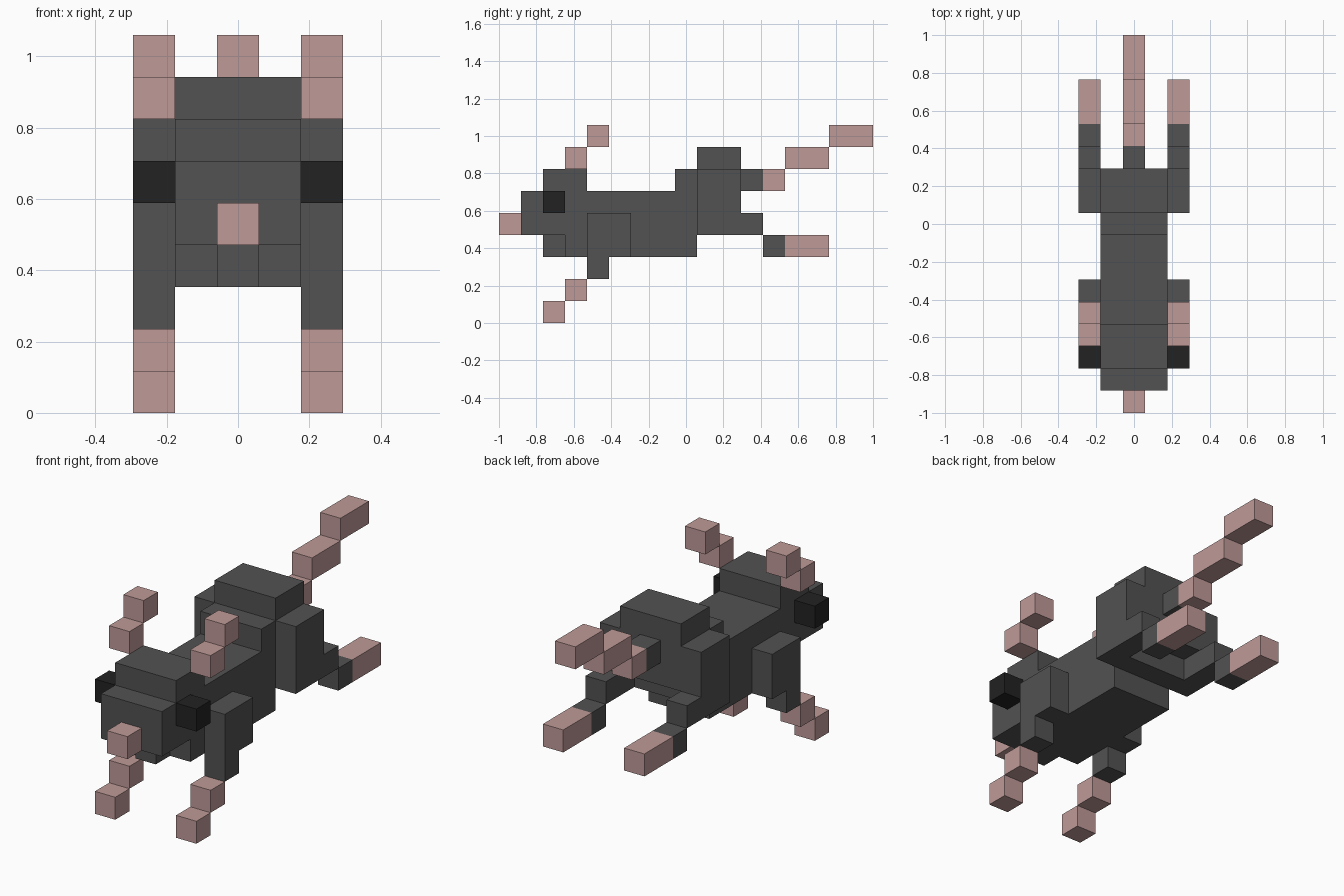
import bpy
import bmesh

cube = bpy.data.objects.get("Cube")
if cube:
    bpy.data.objects.remove(cube, do_unlink=True)

U = 2 / 17  # size of one block


def material(name, color):
    m = bpy.data.materials.new(name)
    m.use_nodes = True
    m.diffuse_color = (*color, 1)
    bsdf = next(n for n in m.node_tree.nodes if n.type == 'BSDF_PRINCIPLED')
    bsdf.inputs["Base Color"].default_value = (*color, 1)
    return m


FUR = material("grey_fur", (0.084, 0.084, 0.084))
SKIN = material("pink_skin", (0.52, 0.325, 0.315))
EYE = material("black_eye", (0.016, 0.016, 0.016))


def part(name, mat, *boxes):
    """Blocks given as (x0, x1, y0, y1, z0, z1) in block units, y from the nose."""
    bm = bmesh.new()
    for x0, x1, y0, y1, z0, z1 in boxes:
        for v in bmesh.ops.create_cube(bm, size=1)["verts"]:
            v.co = ((x1 if v.co.x > 0 else x0) * U,
                    (y1 if v.co.y > 0 else y0) * U - 1,
                    (z1 if v.co.z > 0 else z0) * U)
    bmesh.ops.recalc_face_normals(bm, faces=bm.faces)
    mesh = bpy.data.meshes.new(name)
    bm.to_mesh(mesh)
    bm.free()
    mesh.materials.append(mat)
    obj = bpy.data.objects.new(name, mesh)
    bpy.context.collection.objects.link(obj)


def mid(w, *yz):
    return (-w / 2, w / 2, *yz)


def pair(name, mat, *yz_boxes):
    """Outer columns of blocks on both sides."""
    part("left_" + name, mat, *[(1.5, 2.5, *b) for b in yz_boxes])
    part("right_" + name, mat, *[(-2.5, -1.5, *b) for b in yz_boxes])


# Head
part("nose", SKIN, mid(1, 0, 1, 4, 5))
part("head", FUR, mid(3, 1, 3, 4, 6), mid(3, 2, 4, 6, 7))
part("jaw", FUR, mid(1, 2, 3, 3, 4))
pair("eye", EYE, (2, 3, 5, 6))
pair("ear", SKIN, (3, 4, 7, 8), (4, 5, 8, 9))

# Body, with a notch under the rump
part("torso", FUR, mid(3, 3, 9, 3, 6), mid(3, 8, 9, 6, 7))
part("rump", FUR, mid(3, 9, 11, 5, 8), mid(3, 9, 10, 4, 5))

# Front legs
pair("shoulder", FUR, (4, 6, 3, 5), (4, 5, 2, 3))
pair("front_paw", SKIN, (3, 4, 1, 2), (2, 3, 0, 1))

# Hind legs
pair("haunch", FUR, (9, 11, 4, 7))
pair("hind_leg", FUR, (11, 12, 4, 5), (12, 13, 3, 4))
pair("hind_paw", SKIN, (13, 15, 3, 4))

# Tail
part("tail_base", FUR, mid(1, 11, 12, 6, 7))
part("tail", SKIN, mid(1, 12, 13, 6, 7), mid(1, 13, 15, 7, 8), mid(1, 15, 17, 8, 9))
